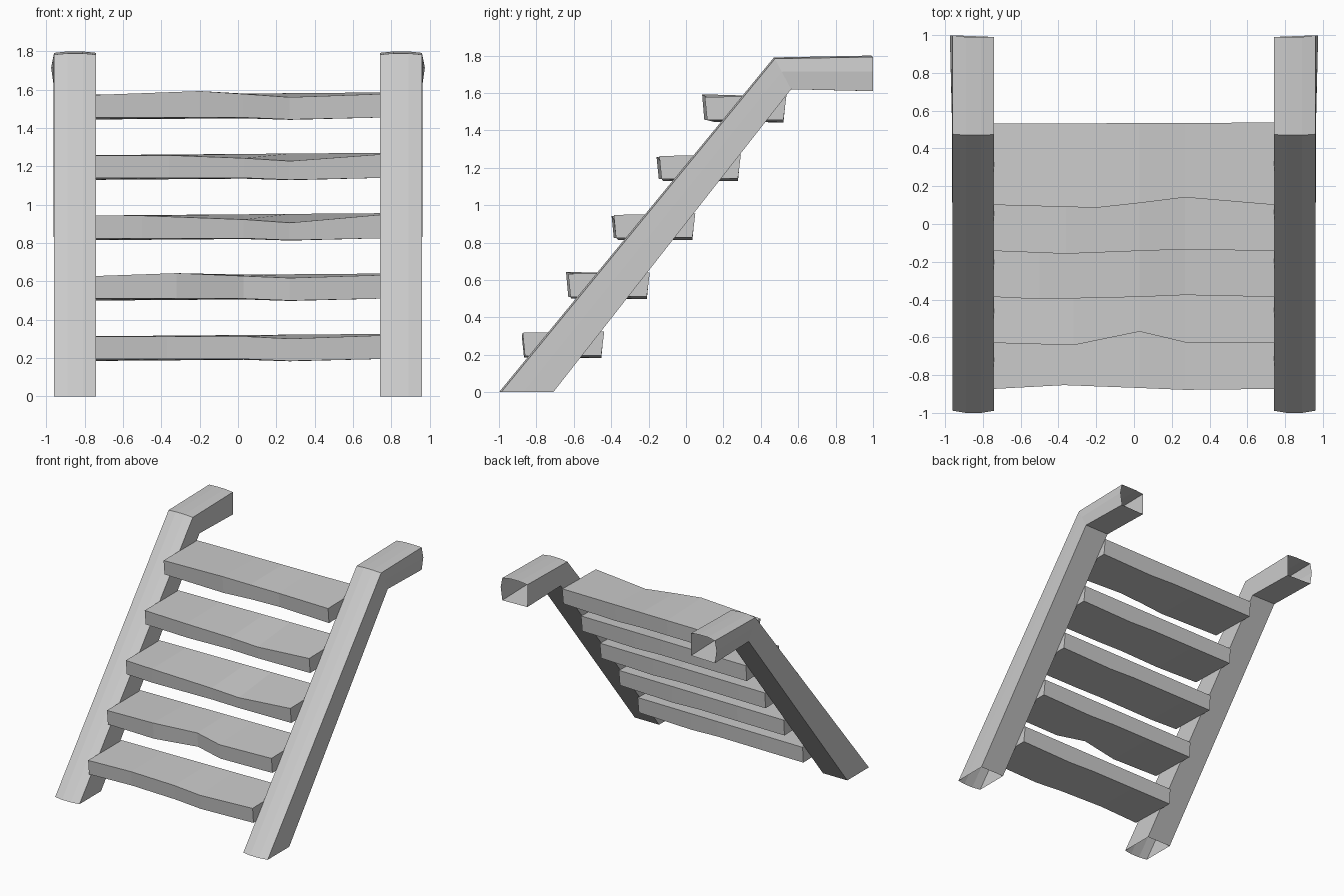
import bpy
import bmesh

cube = bpy.data.objects.get("Cube")
if cube:
    bpy.data.objects.remove(cube, do_unlink=True)

GREY = (0.6, 0.6, 0.6, 1)
material = bpy.data.materials.new("light grey wood")
material.use_nodes = True
material.diffuse_color = GREY
material.node_tree.nodes["Principled BSDF"].inputs["Base Color"].default_value = GREY


def loft(name, rings, caps):
    """Join matching rings of points with quads, with optional end caps."""
    bm = bmesh.new()
    loops = [[bm.verts.new(p) for p in ring] for ring in rings]
    n = len(loops[0])
    for a, b in zip(loops, loops[1:]):
        for i in range(n):
            j = (i + 1) % n
            bm.faces.new((a[i], a[j], b[j], b[i]))
    if caps:
        bm.faces.new(loops[0])
        bm.faces.new(loops[-1])
    bmesh.ops.recalc_face_normals(bm, faces=bm.faces)
    mesh = bpy.data.meshes.new(name)
    bm.to_mesh(mesh)
    bm.free()
    mesh.materials.append(material)
    obj = bpy.data.objects.new(name, mesh)
    bpy.context.collection.objects.link(obj)
    return obj


# Open-ended hollow rails: (front/top point, back/under point, outer bulge)
stations = [((-1, 0), (-0.71, 0), 0),
            ((0.47, 1.79), (0.56, 1.62), 0.003),
            ((0.99, 1.80), (0.99, 1.61), 0.015)]
# Cross-section: x, and fraction from front/top to back/under
section = [(0.74, 0.04), (0.81, 0), (0.89, 0), (0.96, 0.04),
           (0.96, 0.45), (0.96, 1), (0.74, 1)]
rings = []
for (ya, za), (yb, zb), bulge in stations:
    rings.append([(x + (bulge if t == 0.45 else 0),
                   ya + (yb - ya) * t + (bulge * 0.6 if x > 0.9 else 0),
                   za + (zb - za) * t) for x, t in section])
for side, name in ((1, "left_rail"), (-1, "right_rail")):
    loft(name, [[(side * x, y, z) for x, y, z in r] for r in rings], False)

# Worn front edge of each step: x, y offset, z offset
wear = [
    [(-0.37, 0.02, 0), (0.03, 0.005, 0), (0.27, -0.005, -0.012)],
    [(-0.32, -0.012, 0.015), (0.03, 0.06, 0), (0.27, 0.003, -0.01)],
    [(-0.5, -0.012, 0), (0.03, 0, -0.02), (0.27, 0.01, -0.037)],
    [(-0.36, -0.015, 0), (0.03, 0, -0.015), (0.27, 0.008, -0.03)],
    [(-0.2, -0.015, 0.02), (0.03, 0.01, 0.005), (0.27, 0.04, -0.012)],
]
for k, middle in enumerate(wear):
    y0, z0 = -0.873 + 0.2435 * k, 0.315 * k
    rings = []
    for x, dy, dz in [(-0.743, 0, 0), *middle, (0.743, 0, 0.005)]:
        rise = 0.008 * (x + 0.74)
        sag = 0.01 if x == 0.27 else 0
        rings.append([(x, y0 + dy, z0 + 0.313 + dz),
                      (x, y0 + 0.43 + rise * 0.5, z0 + 0.314 + rise),
                      (x, y0 + 0.42, z0 + 0.185 + rise - sag),
                      (x, y0 + 0.012 + dy, z0 + 0.195 - sag)])
    loft(f"step_{k + 1}", rings, True)
